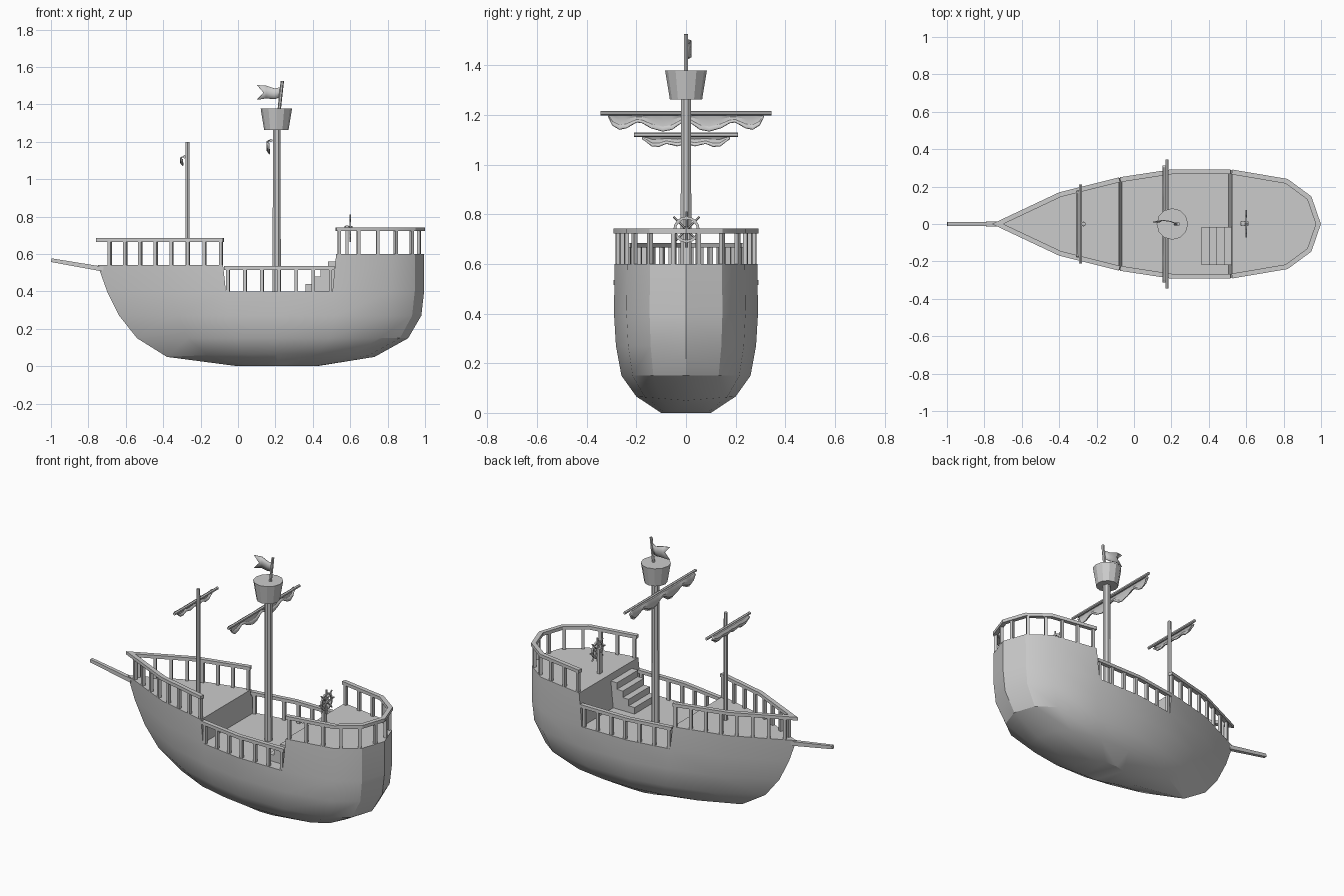
import bpy, bmesh, math
from mathutils import Vector

if "Cube" in bpy.data.objects:
    bpy.data.objects.remove(bpy.data.objects["Cube"])

# half deck outline, bow to stern (x, half width)
OUT = [(-0.75, 0), (-0.4, 0.165), (-0.08, 0.245), (0.2, 0.287), (0.525, 0.287),
       (0.82, 0.237), (0.945, 0.145), (0.995, 0)]
MID = 0.22


def finish(name, bm):
    bmesh.ops.remove_doubles(bm, verts=bm.verts, dist=1e-5)
    bmesh.ops.recalc_face_normals(bm, faces=bm.faces)
    me = bpy.data.meshes.new(name)
    bm.to_mesh(me)
    bm.free()
    ob = bpy.data.objects.new(name, me)
    bpy.context.collection.objects.link(ob)
    return ob


def box(bm, lo, hi):
    r = bmesh.ops.create_cube(bm, size=1)
    for v in r['verts']:
        v.co = Vector([(l + h) / 2 + c * (h - l) for l, h, c in zip(lo, hi, v.co)])


def rod(bm, a, b, r1, r2=None, n=8, turn=0.0):
    a, b = Vector(a), Vector(b)
    d = b - a
    r = bmesh.ops.create_cone(bm, cap_ends=True, segments=n, radius1=r1,
                              radius2=r1 if r2 is None else r2, depth=d.length)
    q = d.to_track_quat('Z', 'Y')
    for v in r['verts']:
        c, s = math.cos(turn), math.sin(turn)
        p = Vector((c * v.co.x - s * v.co.y, s * v.co.x + c * v.co.y, v.co.z))
        v.co = q @ p + (a + b) / 2


def single_rod(name, *args, **kw):
    bm = bmesh.new()
    rod(bm, *args, **kw)
    return finish(name, bm)


# hull: lofted levels (z, bow x, stern x, half width), stepped decks on top
LEVELS = [(0.0, 0.0, 0.42, 0.10), (0.05, -0.38, 0.73, 0.20), (0.15, -0.54, 0.91, 0.26),
          (0.27, -0.635, 0.98, 0.282), (0.40, -0.70, 0.995, 0.29)]
bm = bmesh.new()
rows = {1: [], -1: []}
for s in (1, -1):
    for z, bow, stern, w in LEVELS:
        row = []
        for i, (x, y) in enumerate(OUT):
            k = (bow - MID) / (-0.75 - MID) if x < MID else (stern - MID) / (0.995 - MID)
            zz = z + (0.016 * y / 0.287 if z == 0.05 else 0)
            px = MID + (x - MID) * k - (0.02 if i == 4 and z == 0.40 else 0)
            row.append(bm.verts.new((px, s * y * w / 0.287, zz)))
        rows[s].append(row)
    top = [bm.verts.new((x, s * y, 0.54 if i < 3 else 0.60)) for i, (x, y) in enumerate(OUT)]
    rows[s].append(top)
    for j in range(5):
        for i in range(7):
            if j == 4 and i in (2, 3):
                continue
            a, b = rows[s][j], rows[s][j + 1]
            bm.faces.new((a[i], a[i + 1], b[i + 1], b[i]))


def cap(row, i0, i1):
    for i in range(i0, i1):
        a, b = rows[1][row], rows[-1][row]
        bm.faces.new((a[i], a[i + 1], b[i + 1], b[i]))


cap(0, 0, 7)   # keel
cap(4, 2, 4)   # waist deck
cap(5, 0, 2)   # fore deck
cap(5, 4, 7)   # aft deck
for i in (2, 4):
    bm.faces.new((rows[1][4][i], rows[-1][4][i], rows[-1][5][i], rows[1][5][i]))
bmesh.ops.delete(bm, geom=[v for v in bm.verts if not v.link_faces], context='VERTS')
hull = finish('hull', bm)


# railings
def offset(path, d):
    res = []
    for i, p in enumerate(path):
        ns = []
        for a, b in ((i - 1, i), (i, i + 1)):
            if a >= 0 and b < len(path):
                t = (path[b] - path[a]).normalized()
                ns.append(Vector((-t.y, t.x)))
        m = sum(ns, Vector((0, 0))).normalized()
        res.append(p + m * d / m.dot(ns[0]))
    return res


def along(path, dist):
    for a, b in zip(path, path[1:]):
        l = (b - a).length
        if dist <= l + 1e-6:
            return a.lerp(b, dist / l), (b - a).normalized()
        dist -= l
    return path[-1], (path[-1] - path[-2]).normalized()


def railing(name, pts, base, top, count, margin):
    # interior lies on the left of the path
    path = [Vector(p) for p in pts]
    bm = bmesh.new()
    o, n = offset(path, -0.004), offset(path, 0.022)
    ring = [[bm.verts.new((p.x, p.y, z)) for p, z in
             ((a, top - 0.02), (a, top), (b, top), (b, top - 0.02))] for a, b in zip(o, n)]
    for a, b in zip(ring, ring[1:]):
        for i in range(4):
            bm.faces.new((a[i], a[i - 1], b[i - 1], b[i]))
    bm.faces.new(ring[0])
    bm.faces.new(ring[-1])
    mid = offset(path, 0.010)
    total = sum((b - a).length for a, b in zip(mid, mid[1:]))
    for k in range(count):
        p, t = along(mid, margin + (total - 2 * margin) * k / (count - 1))
        rod(bm, (p.x, p.y, base - 0.005), (p.x, p.y, top - 0.01), 0.0125, n=4,
            turn=math.pi / 4 + math.atan2(t.y, t.x))
    return finish(name, bm)


def mir(pts):
    return [(x, -y) for x, y in pts]


fore = OUT[:3]
railing('fore_railing', fore[::-1] + mir(fore[1:]), 0.54, 0.685, 16, 0.015)
waist = [(-0.075, 0.246), (0.2, 0.288), (0.515, 0.288)]
railing('waist_railing_left', waist[::-1], 0.40, 0.535, 7, 0.02)
railing('waist_railing_right', mir(waist), 0.40, 0.535, 7, 0.02)
aft = OUT[4:]
railing('aft_railing', mir(aft) + aft[-2::-1], 0.60, 0.742, 12, 0.018)

# stairs to the aft deck
bm = bmesh.new()
for k in range(4):
    box(bm, (0.36 + 0.04 * k, -0.22, 0.39), (0.522, -0.015, 0.44 + 0.04 * k))
finish('stairs', bm)

# masts, lookout, bowsprit
single_rod('main_mast', (0.207, 0, 0.39), (0.207, 0, 1.27), 0.024, 0.022, turn=math.pi / 8)
single_rod('fore_mast', (-0.27, 0, 0.53), (-0.27, 0, 1.20), 0.013, 0.011, n=6)
single_rod('lookout_basket', (0.205, 0, 1.262), (0.205, 0, 1.378), 0.065, 0.084, n=12)
single_rod('flag_pole', (0.22, 0, 1.37), (0.237, 0, 1.525), 0.009, n=6)
single_rod('bowsprit', (-0.72, 0, 0.519), (-0.998, 0, 0.567), 0.018, 0.014, n=4, turn=math.pi / 4)


# cloth strips
def cloth(name, grid, thick):
    bm = bmesh.new()
    g = [[bm.verts.new(p) for p in row] for row in grid]
    for a, b in zip(g, g[1:]):
        for i in range(len(a) - 1):
            bm.faces.new((a[i], a[i + 1], b[i + 1], b[i]))
    ob = finish(name, bm)
    m = ob.modifiers.new('thickness', 'SOLIDIFY')
    m.thickness = thick
    m.offset = 0
    return ob


cloth('flag', [[(x, y, t), (x, y, (t + b) / 2) if x > 0.12 else (0.137, y, 1.463), (x, y, b)]
               for x, y, t, b in ((0.231, 0.0, 1.492, 1.44), (0.195, 0.014, 1.485, 1.428),
                                  (0.15, 0.02, 1.5, 1.432), (0.102, 0.01, 1.503, 1.425))], 0.005)


# furled sails on yards: (x, z, yard half length, sail half length, drop)
def sail(name, x, z, yard, half, drops):
    single_rod(name + '_yard', (x, -yard, z), (x, yard, z), 0.009, n=6)
    hook = [(0, 0), (-0.014, -0.05), (-0.022, -0.4), (-0.02, -0.75), (-0.008, -1)]
    full = [(-f, d) for f, d in drops] + [(f, d) for f, d in reversed(drops[:-1])]
    cloth(name, [[(x + hx, half * f, z + hz * d) for hx, hz in hook] for f, d in full], 0.005)


SHAPE = [(1, 0.2), (0.95, 0.65), (0.86, 0.9), (0.77, 0.82), (0.64, 0.5), (0.57, 0.52),
         (0.45, 0.82), (0.3, 1.0), (0.18, 0.9), (0.07, 0.55), (0, 0.45)]
sail('main_sail', 0.176, 1.207, 0.345, 0.312, [(f, d * 0.073) for f, d in SHAPE])
sail('fore_sail', -0.286, 1.12, 0.21, 0.177, [(f, d * 0.05) for f, d in
     ((1, 0.3), (0.9, 0.55), (0.78, 0.9), (0.62, 0.95), (0.45, 0.7), (0.2, 0.9), (0, 0.7))])

# steering wheel on a post
bm = bmesh.new()
C = Vector((0.6, 0.002, 0.738))
N = 16
ring = []
for i in range(N):
    a = 2 * math.pi * i / N
    ring.append([bm.verts.new(C + Vector((dx, r * math.cos(a), r * math.sin(a))))
                 for dx, r in ((-0.005, 0.042), (0.005, 0.042), (0.005, 0.053), (-0.005, 0.053))])
for i in range(N):
    for k in range(4):
        bm.faces.new((ring[i - 1][k - 1], ring[i - 1][k], ring[i][k], ring[i][k - 1]))
for i in range(8):
    a = math.pi * i / 4
    rod(bm, C, C + Vector((0, 0.073 * math.cos(a), 0.073 * math.sin(a))), 0.0045, n=6)
rod(bm, C - Vector((0.03, 0, 0)), C + Vector((0.012, 0, 0)), 0.011)
finish('steering_wheel', bm)
bm = bmesh.new()
box(bm, (0.575, -0.012, 0.595), (0.592, 0.016, 0.752))
finish('wheel_post', bm)

# smooth hull and cloth, crisp edges elsewhere
bpy.ops.object.select_all(action='DESELECT')
for ob in bpy.context.collection.objects:
    ob.select_set(True)
bpy.context.view_layer.objects.active = hull
bpy.ops.object.shade_smooth_by_angle(angle=math.radians(29))
